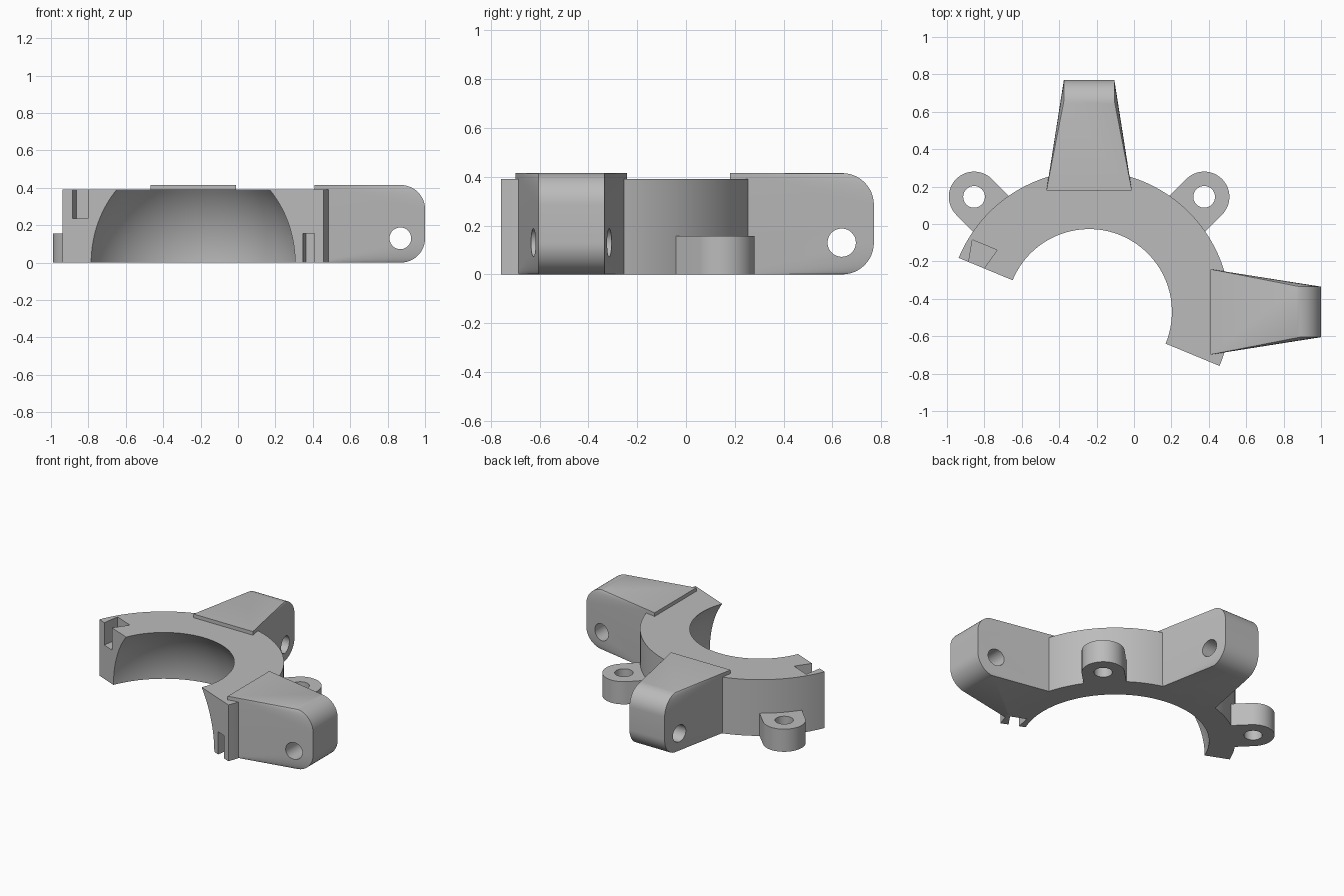
import bpy, bmesh
from math import sin, cos, pi, radians, sqrt
from mathutils import Matrix, Vector

if "Cube" in bpy.data.objects:
    bpy.data.objects.remove(bpy.data.objects["Cube"])

CENTRE = Matrix.Translation((-0.24, -0.47, 0))
HEIGHT, OUTER, SPHERE = 0.39, 0.755, 0.59
HOLE = 0.058

grey = bpy.data.materials.new("plain_grey")
grey.use_nodes = True
grey.diffuse_color = (0.5, 0.5, 0.5, 1)
grey.node_tree.nodes["Principled BSDF"].inputs["Base Color"].default_value = (0.5, 0.5, 0.5, 1)


def turned(angle):
    """Frame at the ring centre whose x axis points outward at the angle."""
    return CENTRE @ Matrix.Rotation(radians(angle), 4, 'Z')


def make(name, bm, matrix):
    bmesh.ops.recalc_face_normals(bm, faces=bm.faces)
    mesh = bpy.data.meshes.new(name)
    bm.transform(matrix)
    bm.to_mesh(mesh)
    bm.free()
    mesh.materials.append(grey)
    obj = bpy.data.objects.new(name, mesh)
    bpy.context.collection.objects.link(obj)
    return obj


def prism(name, outline, z0, z1, matrix):
    bm = bmesh.new()
    face = bm.faces.new([bm.verts.new((x, y, z0)) for x, y in outline])
    top = bmesh.ops.extrude_face_region(bm, geom=[face])["geom"]
    bmesh.ops.translate(bm, vec=(0, 0, z1 - z0),
                        verts=[v for v in top if isinstance(v, bmesh.types.BMVert)])
    return make(name, bm, matrix)


def rod(matrix):
    bm = bmesh.new()
    bmesh.ops.create_cone(bm, cap_ends=True, segments=48, radius1=HOLE,
                          radius2=HOLE, depth=1)
    return make("hole_cutter", bm, matrix)


def cut(obj, cutter):
    mod = obj.modifiers.new("cut", 'BOOLEAN')
    mod.operation, mod.solver, mod.object = 'DIFFERENCE', 'EXACT', cutter
    bpy.context.view_layer.objects.active = obj
    bpy.ops.object.modifier_apply(modifier=mod.name)


def smooth(obj):
    bpy.ops.object.select_all(action='DESELECT')
    obj.select_set(True)
    bpy.context.view_layer.objects.active = obj
    bpy.ops.object.shade_smooth_by_angle(angle=radians(25))


# Half ring with a spherical seat
bm = bmesh.new()
steps = 20
profile = [(OUTER, HEIGHT), (OUTER, 0)]
for i in range(steps + 1):
    z = HEIGHT * i / steps
    profile.append((sqrt(SPHERE ** 2 - z * z), z))
face = bm.faces.new([bm.verts.new((r, 0, z)) for r, z in profile])
turn = bmesh.ops.extrude_face_region(bm, geom=[face])["geom"]
bm.free()
bm = bmesh.new()
segments = 72
loops = [[bm.verts.new((r * cos(pi * k / segments), r * sin(pi * k / segments), z))
          for r, z in profile] for k in range(segments + 1)]
for a, b in zip(loops, loops[1:]):
    for i in range(len(profile)):
        j = (i + 1) % len(profile)
        bm.faces.new((a[i], a[j], b[j], b[i]))
bm.faces.new(loops[0])
bm.faces.new(loops[-1])
ring = make("half_ring", bm, turned(-22.5))


# Tapered arms, rounded at the tip, with a cross hole
def arm(name, angle):
    top, radius, tip = 0.415, 0.13, 1.24
    bm = bmesh.new()
    for side in (-1, 1):
        for z in (0, top):
            bm.verts.new((0.65, side * 0.228, z))
        for base, zc in ((-pi / 2, radius), (0, top - radius)):
            for k in range(13):
                a = base + pi / 2 * k / 12
                bm.verts.new((tip - radius + radius * cos(a), side * 0.135,
                              zc + radius * sin(a)))
    bmesh.ops.convex_hull(bm, input=bm.verts)
    obj = make(name, bm, turned(angle))
    cutter = rod(turned(angle) @ Matrix.Translation((1.108, 0, 0.13))
                 @ Matrix.Rotation(pi / 2, 4, 'X'))
    cut(obj, cutter)
    bpy.data.objects.remove(cutter)
    return obj


left_arm = arm("left_arm", 0)
rear_arm = arm("rear_arm", 90)


# Low mounting ears with vertical holes
def ear(name, angle):
    reach, radius = 0.87, 0.135
    outline = [(0.68, -radius)]
    for k in range(33):
        a = -pi / 2 + pi * k / 32
        outline.append((reach + radius * cos(a), radius * sin(a)))
    outline.append((0.68, radius))
    obj = prism(name, outline, 0, 0.157, turned(angle))
    cutter = rod(turned(angle) @ Matrix.Translation((reach, 0, 0)))
    cut(obj, cutter)
    bpy.data.objects.remove(cutter)
    return obj


ears = [ear("left_ear", 45), ear("right_ear", 135)]


# Dovetail slots in the two end faces
def slot(angle, inner, outer, depth, flare, z0, z1, into):
    mouth = 0.02
    lip = flare * mouth / depth
    outline = [(inner + lip, -into * mouth), (outer - lip, -into * mouth),
               (outer + flare, into * depth), (inner - flare, into * depth)]
    return prism("slot_cutter", outline, z0, z1, turned(angle))


upper = slot(157.5, 0.608, 0.697, 0.117, 0.027, 0.235, 0.5, -1)
lower = slot(-22.5, 0.635, 0.703, 0.1, 0.022, -0.1, 0.157, 1)
cut(ring, upper)
cut(ring, lower)
cut(left_arm, lower)
for cutter in (upper, lower):
    bpy.data.objects.remove(cutter)

for obj in [ring, left_arm, rear_arm] + ears:
    smooth(obj)
